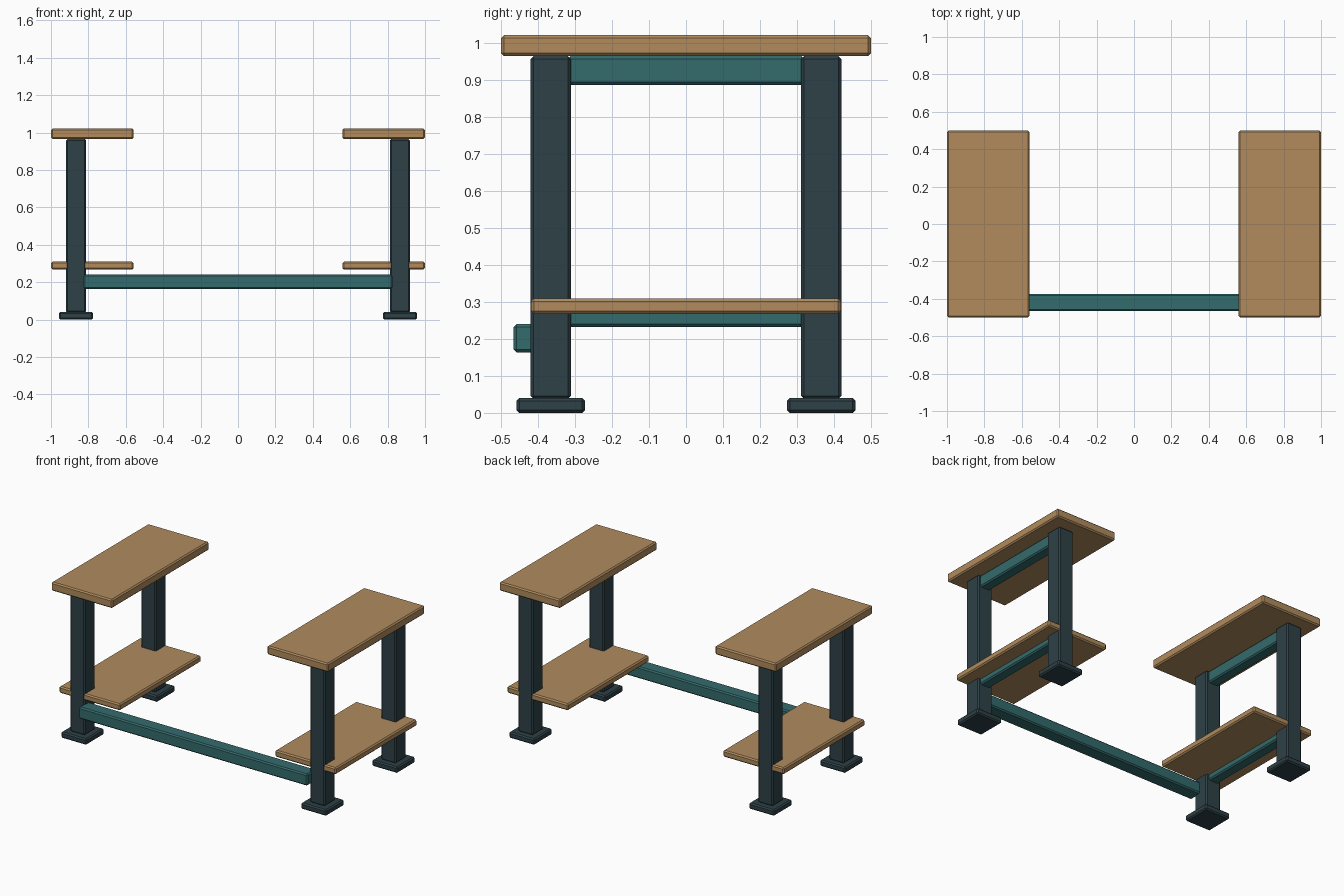
import bpy
import bmesh
from mathutils import Vector

if "Cube" in bpy.data.objects:
    bpy.data.objects.remove(bpy.data.objects["Cube"], do_unlink=True)


def make_material(name, rgb):
    mat = bpy.data.materials.new(name)
    mat.use_nodes = True
    colour = (*rgb, 1.0)
    mat.diffuse_color = colour
    mat.node_tree.nodes["Principled BSDF"].inputs["Base Color"].default_value = colour
    return mat


WOOD = make_material("warm wood", (0.44, 0.26, 0.11))
TEAL = make_material("teal paint", (0.034, 0.145, 0.15))
SLATE = make_material("dark slate paint", (0.027, 0.052, 0.063))


def box(name, low, high, mat, bevel=0.008):
    """Chamfered box between two opposite corners."""
    low, high = Vector(low), Vector(high)
    mesh = bpy.data.meshes.new(name)
    bm = bmesh.new()
    bmesh.ops.create_cube(bm, size=1.0)
    bmesh.ops.scale(bm, vec=high - low, verts=bm.verts)
    bm.to_mesh(mesh)
    bm.free()
    mesh.materials.append(mat)
    obj = bpy.data.objects.new(name, mesh)
    obj.location = (low + high) / 2
    bpy.context.collection.objects.link(obj)
    mod = obj.modifiers.new("chamfer", "BEVEL")
    mod.width = bevel
    mod.segments = 1
    return obj


def box_at(name, x, y, half_x, half_y, z0, z1, mat, bevel=0.008):
    """Chamfered box centred on a plan position."""
    return box(name, (x - half_x, y - half_y, z0), (x + half_x, y + half_y, z1), mat, bevel)


LEG_X, LEG_Y = 0.866, 0.366
BOARD_X, BOARD_HALF = 0.779, 0.22

for side, sx in (("left", 1), ("right", -1)):
    # Boards
    box_at(f"{side}_top_board", sx * BOARD_X, 0, BOARD_HALF, 0.5, 0.965, 1.022, WOOD)
    box_at(f"{side}_shelf", sx * BOARD_X, 0, BOARD_HALF, 0.419, 0.267, 0.31, WOOD)
    # Rails under the boards
    box_at(f"{side}_top_rail", sx * LEG_X, 0, 0.036, 0.32, 0.887, 0.965, TEAL)
    box_at(f"{side}_shelf_rail", sx * LEG_X, 0, 0.036, 0.32, 0.232, 0.28, TEAL)
    # Legs and foot plates
    for end, sy in (("front", -1), ("back", 1)):
        x, y = sx * LEG_X, sy * LEG_Y
        box_at(f"{side}_{end}_leg", x, y, 0.054, 0.0545, 0.038, 0.965, SLATE)
        box_at(f"{side}_{end}_foot", x, y, 0.092, 0.093, 0, 0.04, SLATE)

# Long beam joining both stands
box("front_beam", (-0.825, -0.466, 0.164), (0.825, -0.373, 0.24), TEAL)
